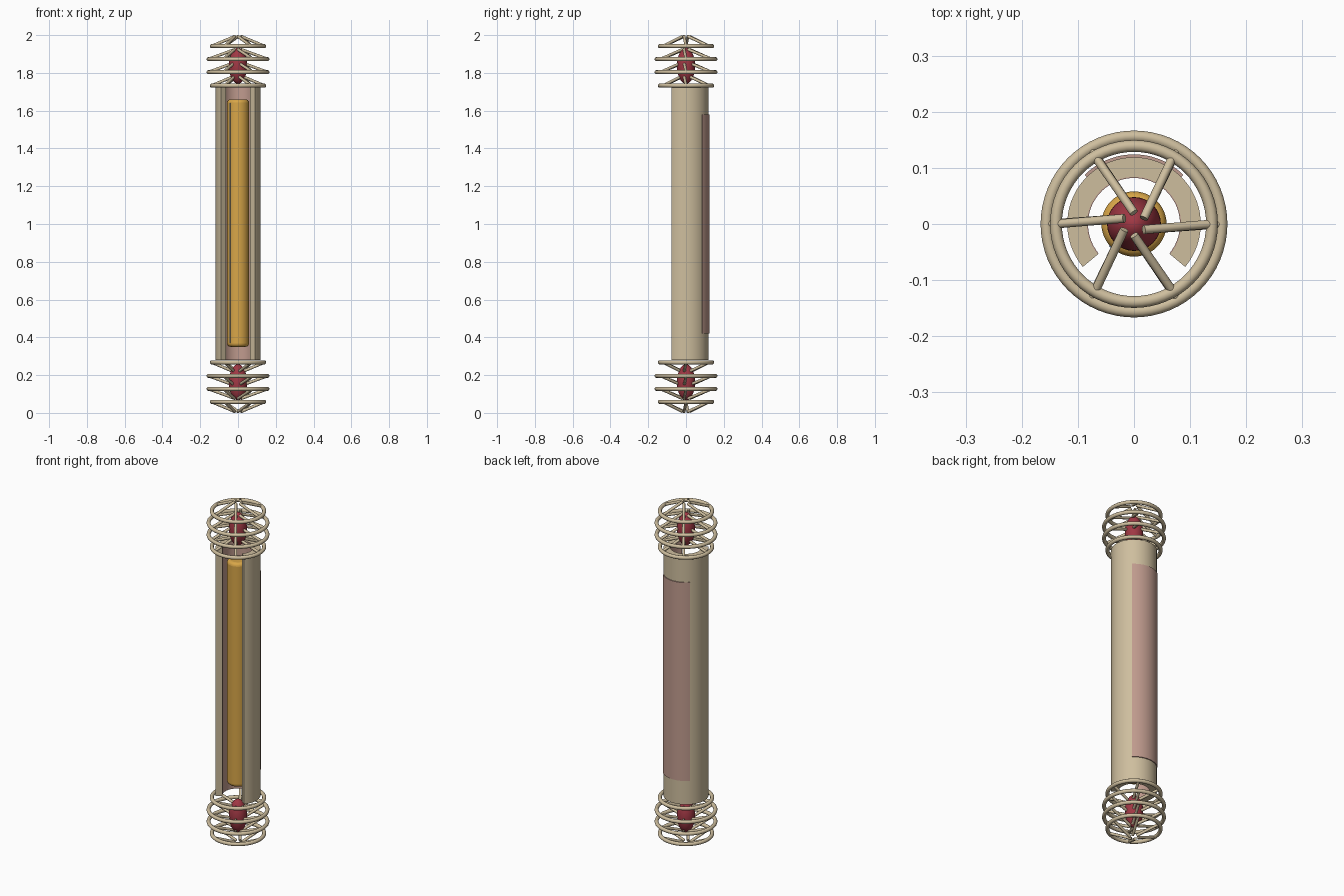
import bpy, bmesh, math
from mathutils import Vector

if "Cube" in bpy.data.objects:
    bpy.data.objects.remove(bpy.data.objects["Cube"])


def material(name, srgb):
    m = bpy.data.materials.new(name)
    lin = [((c / 255 + 0.055) / 1.055) ** 2.4 for c in srgb]
    m.diffuse_color = (*lin, 1)
    m.use_nodes = True
    m.node_tree.nodes["Principled BSDF"].inputs["Base Color"].default_value = m.diffuse_color
    return m


BONE = material("bone beige", (206, 190, 158))
PINK = material("dusty pink", (192, 155, 142))
GOLD = material("gold", (216, 166, 72))
RED = material("deep red", (160, 56, 68))
BLUE = material("pale blue", (120, 150, 190))


def finish(obj, mat):
    obj.data.materials.clear()
    obj.data.materials.append(mat)
    bpy.ops.object.select_all(action='DESELECT')
    obj.select_set(True)
    bpy.context.view_layer.objects.active = obj
    bpy.ops.object.shade_smooth_by_angle(angle=math.radians(40))
    return obj


def arc_plate(name, r0, r1, a0, a1, z0, z1, mat, n=48):
    """Curved wall between two radii, swept from angle a0 to a1."""
    bm = bmesh.new()
    rows = []
    for i in range(n + 1):
        a = math.radians(a0 + (a1 - a0) * i / n)
        rows.append([bm.verts.new((r * math.cos(a), r * math.sin(a), z))
                     for r, z in ((r0, z0), (r1, z0), (r1, z1), (r0, z1))])
    for p, q in zip(rows, rows[1:]):
        for k in range(4):
            j = (k + 1) % 4
            bm.faces.new((p[k], p[j], q[j], q[k]))
    bm.faces.new(rows[0])
    bm.faces.new(rows[-1][::-1])
    bmesh.ops.recalc_face_normals(bm, faces=bm.faces)
    me = bpy.data.meshes.new(name)
    bm.to_mesh(me)
    bm.free()
    obj = bpy.data.objects.new(name, me)
    bpy.context.collection.objects.link(obj)
    return finish(obj, mat)


def rod(name, p, q, r, mat):
    p, q = Vector(p), Vector(q)
    d = q - p
    bpy.ops.mesh.primitive_cylinder_add(vertices=12, radius=r, depth=d.length,
                                        location=(p + q) / 2)
    o = bpy.context.object
    o.name = name
    o.rotation_euler = d.to_track_quat('Z', 'Y').to_euler()
    return finish(o, mat)


# open shell, its pink lining and the back panel
arc_plate("shell", 0.084, 0.119, -40, 220, 0.28, 1.73, BONE)
arc_plate("shell_lining", 0.082, 0.085, -39.5, 219.5, 0.281, 1.729, PINK)
arc_plate("back_panel", 0.117, 0.124, 45, 135, 0.42, 1.58, PINK)

# central gold core with rounded rims
bpy.ops.mesh.primitive_cylinder_add(vertices=48, radius=0.058, depth=1.31,
                                    location=(0, 0, 1.005))
core = bpy.context.object
core.name = "core"
bev = core.modifiers.new("rim", 'BEVEL')
bev.width, bev.segments = 0.018, 4
bev.limit_method = 'ANGLE'
finish(core, GOLD)
arc_plate("core_stripe", 0.056, 0.0595, 221, 225, 0.37, 1.64, BLUE, 4)

# cages at both ends: four rings, six spokes per ring, red heart
RINGS = [(1.942, 0.139), (1.873, 0.156), (1.804, 0.156), (1.733, 0.139)]
for end, side in (("top", 1), ("bottom", -1)):
    def height(z):
        return 1 + side * (z - 1)

    bpy.ops.mesh.primitive_uv_sphere_add(segments=32, ring_count=20, radius=1,
                                         location=(0, 0, height(1.838)))
    heart = bpy.context.object
    heart.name = end + "_heart"
    heart.scale = (0.048, 0.048, 0.095)
    finish(heart, RED)
    for i, (z, r) in enumerate(RINGS):
        bpy.ops.mesh.primitive_torus_add(major_radius=r, minor_radius=0.0105,
                                         major_segments=64, minor_segments=12,
                                         location=(0, 0, height(z)))
        ring = bpy.context.object
        ring.name = f"{end}_ring_{i}"
        finish(ring, BONE)
        for k in range(6):
            a = math.radians(60 * k)
            b = a - math.radians(30)
            rod(f"{end}_spoke_{i}_{k}",
                (r * math.cos(a), r * math.sin(a), height(z)),
                (0.02 * math.cos(b), 0.02 * math.sin(b), height(z + 0.051)),
                0.0078, BONE)
